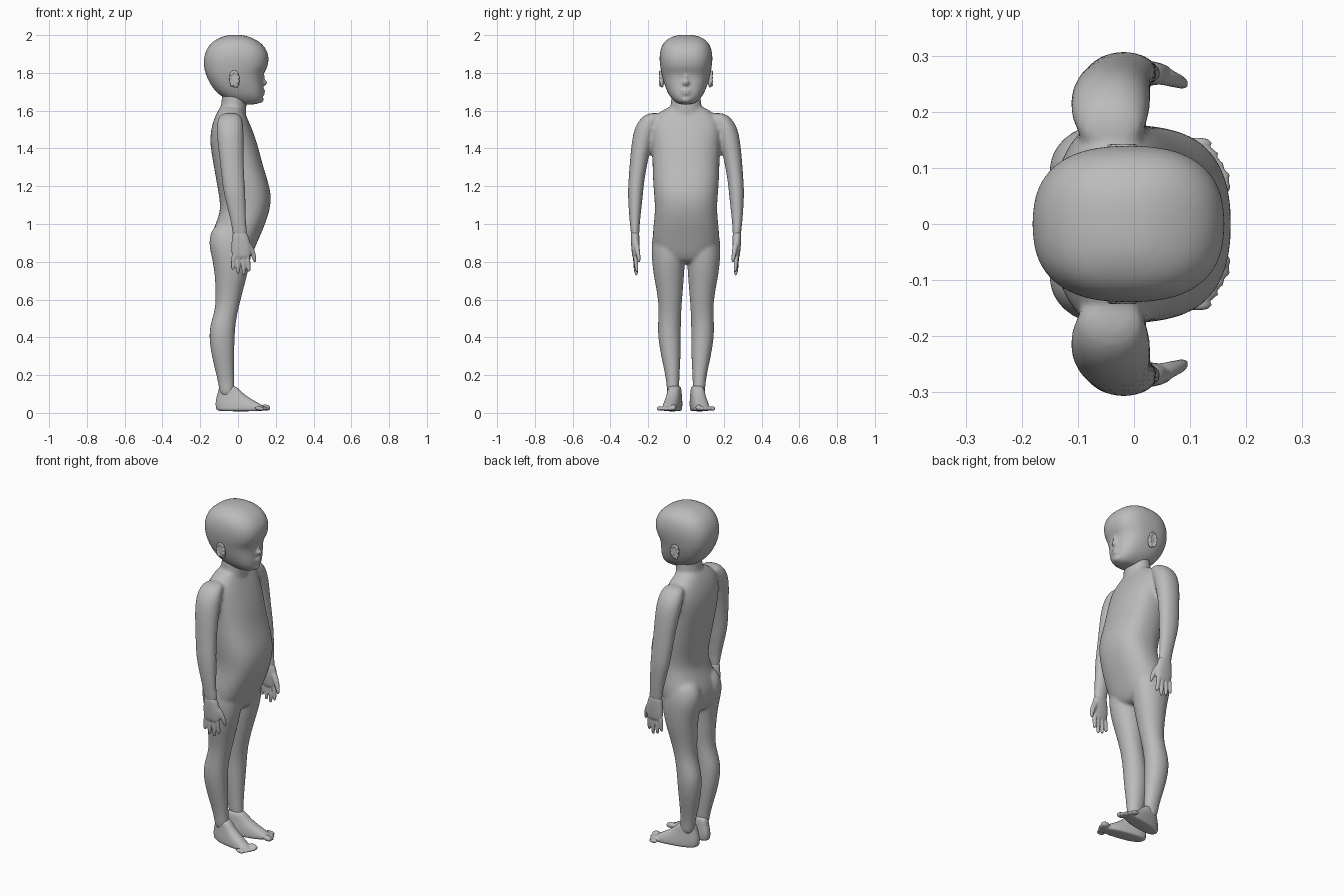
import bpy, bmesh, math
from mathutils import Matrix, Vector

cube = bpy.data.objects.get("Cube")
if cube:
    bpy.data.objects.remove(cube, do_unlink=True)

grey = bpy.data.materials.new("plain grey")
grey.use_nodes = True
GREY = (0.5, 0.5, 0.5, 1)
grey.diffuse_color = GREY
grey.node_tree.nodes["Principled BSDF"].inputs["Base Color"].default_value = GREY


def loft(bm, rings, side=1, power=2.3, shear=0.0, n=24):
    """Stack of rounded rings: (z, x back, x front, y inner, y outer)."""
    loops = []
    for z, xb, xf, yi, yo in rings:
        loop = []
        for i in range(n):
            a = 2 * math.pi * i / n
            c, s = math.cos(a), math.sin(a)
            x = (xb + xf) / 2 + (xf - xb) / 2 * math.copysign(abs(c) ** (2 / power), c)
            y = (yi + yo) / 2 + (yo - yi) / 2 * math.copysign(abs(s) ** (2 / power), s)
            loop.append(bm.verts.new((x, side * (y + shear * x), z)))
        loops.append(loop)
    for a, b in zip(loops, loops[1:]):
        for i in range(n):
            j = (i + 1) % n
            bm.faces.new((a[i], a[j], b[j], b[i]))
    bm.faces.new(loops[0])
    bm.faces.new(loops[-1])


def blob(bm, center, size, tilt=0.0):
    m = Matrix.Translation(center) @ Matrix.Rotation(tilt, 4, 'Y') @ Matrix.Diagonal((*size, 1))
    bmesh.ops.create_uvsphere(bm, u_segments=16, v_segments=10, radius=1, matrix=m)


def finish(bm, name, voxel, smooth):
    """Blend overlapping shapes into one smooth skin."""
    bmesh.ops.recalc_face_normals(bm, faces=bm.faces)
    me = bpy.data.meshes.new(name)
    bm.to_mesh(me)
    bm.free()
    me.materials.append(grey)
    ob = bpy.data.objects.new(name, me)
    bpy.context.collection.objects.link(ob)
    sub = ob.modifiers.new("round", 'SUBSURF')
    sub.levels = sub.render_levels = 2
    rem = ob.modifiers.new("blend", 'REMESH')
    rem.mode = 'VOXEL'
    rem.voxel_size = voxel
    rem.use_smooth_shade = True
    sm = ob.modifiers.new("relax", 'SMOOTH')
    sm.factor = 0.5
    sm.iterations = smooth
    return ob


# Body: torso, neck, arms and legs
bm = bmesh.new()
torso = [(0.79, -0.10, 0.04, 0.06), (0.82, -0.13, 0.065, 0.13), (0.86, -0.145, 0.085, 0.17),
         (0.92, -0.15, 0.11, 0.18), (1.00, -0.12, 0.145, 0.172), (1.07, -0.092, 0.168, 0.165),
         (1.14, -0.10, 0.178, 0.168), (1.21, -0.112, 0.165, 0.175), (1.30, -0.128, 0.135, 0.178),
         (1.38, -0.142, 0.115, 0.18), (1.45, -0.15, 0.095, 0.185), (1.52, -0.14, 0.068, 0.19),
         (1.57, -0.122, 0.045, 0.17), (1.60, -0.105, 0.03, 0.125), (1.63, -0.09, 0.025, 0.08)]
loft(bm, [(z, b, f, -w, w) for z, b, f, w in torso], power=2.4)
neck = [(1.54, -0.115, 0.045, 0.10), (1.60, -0.095, 0.045, 0.085),
        (1.66, -0.085, 0.045, 0.078), (1.74, -0.085, 0.045, 0.078)]
loft(bm, [(z, b, f, -w, w) for z, b, f, w in neck], power=2)

arm = [(0.92, -0.03, 0.055, 0.245, 0.29), (0.98, -0.033, 0.045, 0.247, 0.295),
       (1.06, -0.05, 0.042, 0.238, 0.303), (1.15, -0.074, 0.04, 0.228, 0.308),
       (1.22, -0.085, 0.036, 0.222, 0.306), (1.32, -0.095, 0.03, 0.205, 0.298),
       (1.42, -0.108, 0.03, 0.182, 0.29), (1.50, -0.115, 0.03, 0.155, 0.276),
       (1.55, -0.11, 0.025, 0.135, 0.25), (1.59, -0.09, 0.01, 0.12, 0.205)]
leg = [(0.08, -0.095, -0.015, 0.037, 0.10), (0.14, -0.102, -0.018, 0.036, 0.102),
       (0.20, -0.115, -0.02, 0.034, 0.11), (0.30, -0.14, -0.02, 0.028, 0.132),
       (0.38, -0.152, -0.018, 0.027, 0.146), (0.45, -0.152, -0.015, 0.027, 0.15),
       (0.52, -0.13, -0.005, 0.025, 0.146), (0.58, -0.118, 0.01, 0.022, 0.146),
       (0.66, -0.12, 0.03, 0.015, 0.158), (0.74, -0.124, 0.052, 0.009, 0.174),
       (0.82, -0.138, 0.07, 0.004, 0.182), (0.90, -0.158, 0.075, 0.004, 0.184),
       (0.97, -0.142, 0.06, 0.012, 0.17), (1.01, -0.10, 0.03, 0.04, 0.14)]
for side in (1, -1):
    loft(bm, arm, side, 2.1)
    loft(bm, leg, side, 2.1)
finish(bm, "body", 0.009, 6)

# Head: skull, jaw and simple face
bm = bmesh.new()
head = [(1.632, 0.02, 0.09, 0.03), (1.642, -0.03, 0.122, 0.055), (1.67, -0.08, 0.134, 0.083),
        (1.70, -0.118, 0.136, 0.10), (1.735, -0.145, 0.134, 0.114), (1.77, -0.162, 0.132, 0.124),
        (1.80, -0.174, 0.138, 0.131), (1.825, -0.18, 0.155, 0.136), (1.86, -0.184, 0.164, 0.141),
        (1.90, -0.178, 0.162, 0.141), (1.94, -0.16, 0.142, 0.132), (1.97, -0.13, 0.108, 0.112),
        (1.99, -0.09, 0.065, 0.08), (2.002, -0.05, 0.02, 0.04)]
loft(bm, [(z, b, f, -w, w) for z, b, f, w in head], power=2.5)
blob(bm, (0.135, 0, 1.748), (0.02, 0.018, 0.016))          # nose tip
blob(bm, (0.13, 0, 1.775), (0.013, 0.010, 0.035), -0.1)    # nose bridge
blob(bm, (0.132, 0, 1.706), (0.013, 0.028, 0.008))         # upper lip
blob(bm, (0.130, 0, 1.690), (0.013, 0.024, 0.008))         # lower lip
blob(bm, (0.115, 0, 1.660), (0.022, 0.03, 0.02))           # chin
finish(bm, "head", 0.007, 4)

# Ears: shell with a raised rim
bm = bmesh.new()
for side in (1, -1):
    blob(bm, (-0.018, side * 0.127, 1.765), (0.026, 0.012, 0.046), -0.2)
    for k in range(9):
        a = math.radians(-20 + 32 * k)
        blob(bm, (-0.02 + 0.022 * math.cos(a), side * 0.136, 1.768 + 0.038 * math.sin(a)),
             (0.008, 0.008, 0.010))
finish(bm, "ears", 0.004, 3)

# Hands: palm, four fingers and a thumb
bm = bmesh.new()
palm = [(0.815, -0.025, 0.06, 0.253, 0.282), (0.84, -0.035, 0.07, 0.25, 0.286),
        (0.88, -0.036, 0.07, 0.246, 0.29), (0.92, -0.033, 0.06, 0.245, 0.292),
        (0.97, -0.03, 0.045, 0.249, 0.292)]
fingers = [(-0.022, -0.028, 0.755, 0.268), (0.003, 0.000, 0.735, 0.266),
           (0.028, 0.030, 0.725, 0.263), (0.050, 0.058, 0.745, 0.260)]
for side in (1, -1):
    loft(bm, palm, side)
    for x0, x1, tip, y in fingers:
        rings = []
        for t, r in ((0, 0.012), (0.4, 0.0125), (0.75, 0.011), (0.93, 0.009), (1, 0.004)):
            x, z = x0 + (x1 - x0) * t, 0.845 + (tip - 0.845) * t
            yc = 0.269 + (y - 0.269) * t
            rings.append((z, x - r, x + r, yc - r, yc + r))
        loft(bm, rings, side, 2, n=12)
    loft(bm, [(0.795, 0.086, 0.094, 0.243, 0.251), (0.81, 0.077, 0.099, 0.239, 0.259),
              (0.85, 0.062, 0.094, 0.242, 0.268), (0.89, 0.035, 0.077, 0.246, 0.278),
              (0.92, 0.01, 0.055, 0.25, 0.285)], side, 2, n=12)
finish(bm, "hands", 0.005, 3)

# Feet: sole and instep, slightly turned out, with five toes
bm = bmesh.new()
foot = [(0.008, -0.105, 0.135, 0.032, 0.108), (0.016, -0.116, 0.147, 0.026, 0.115),
        (0.035, -0.12, 0.14, 0.026, 0.114), (0.055, -0.12, 0.105, 0.027, 0.112),
        (0.08, -0.116, 0.06, 0.030, 0.108), (0.11, -0.106, 0.018, 0.034, 0.104),
        (0.15, -0.10, -0.014, 0.037, 0.102)]
for side in (1, -1):
    loft(bm, foot, side, 2.5, 0.18)
    for k in range(5):
        r = 0.0165 if k == 0 else 0.0115
        blob(bm, (0.146 - 0.011 * max(0, k - 1), side * (0.066 + 0.0195 * k), 0.012 + r),
             (0.029, r, r), 0.15)
finish(bm, "feet", 0.006, 3)
